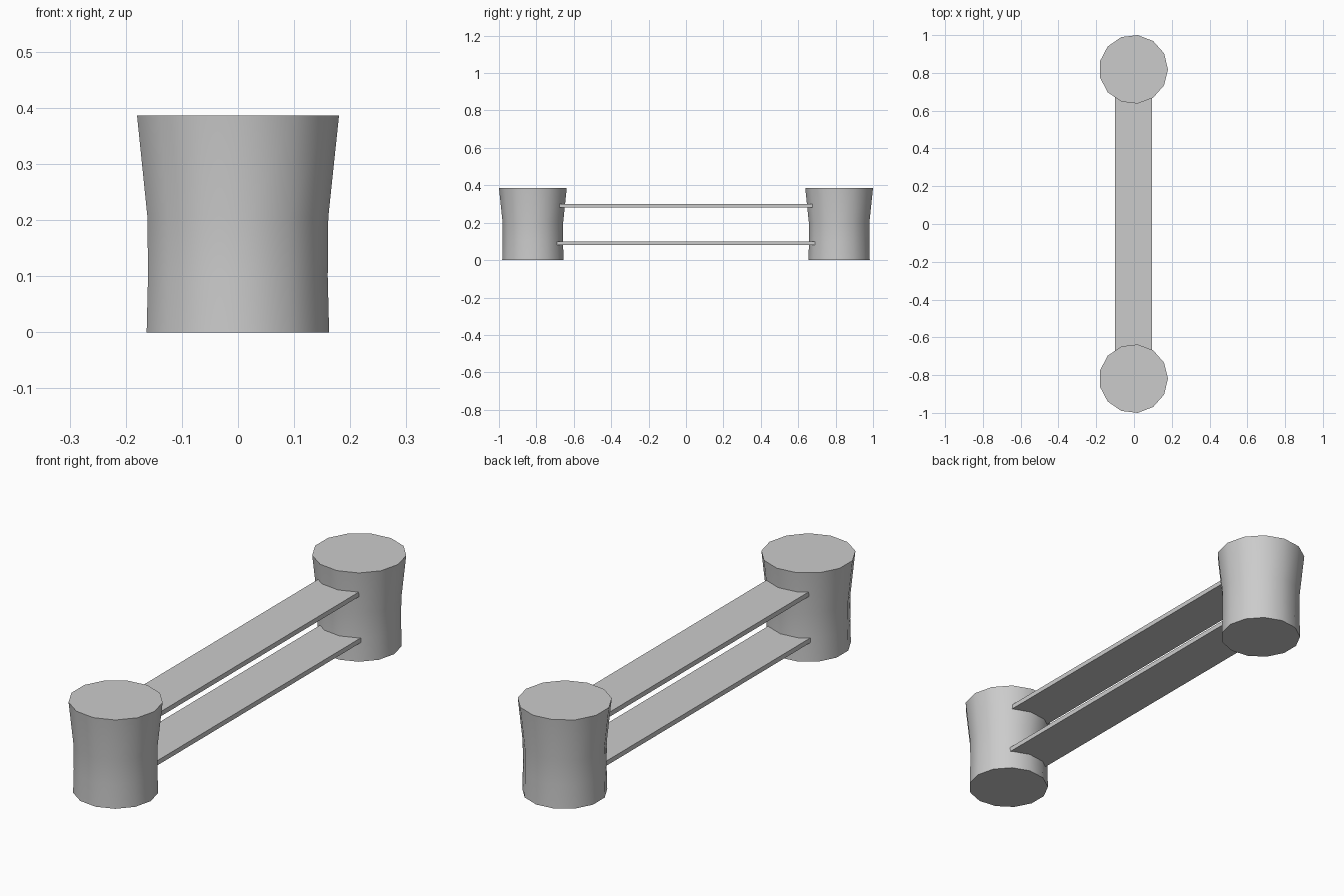
import bpy
import bmesh
import math

cube = bpy.data.objects.get("Cube")
if cube:
    bpy.data.objects.remove(cube, do_unlink=True)

SIDES = 13
CENTRE_X = -0.0026   # an odd side count is slightly off balance in x
POST_Y = 0.8187
PROFILE = [(0.165, 0.0), (0.1625, 0.1), (0.1635, 0.205), (0.1826, 0.386)]

grey = bpy.data.materials.new("plain grey")
grey.use_nodes = True
colour = (0.6, 0.6, 0.6, 1.0)
grey.diffuse_color = colour
grey.node_tree.nodes["Principled BSDF"].inputs["Base Color"].default_value = colour


def finish(bm, name):
    bmesh.ops.recalc_face_normals(bm, faces=bm.faces)
    mesh = bpy.data.meshes.new(name)
    bm.to_mesh(mesh)
    bm.free()
    mesh.materials.append(grey)
    obj = bpy.data.objects.new(name, mesh)
    bpy.context.collection.objects.link(obj)
    return obj


def post(name, y):
    """Waisted, capped post with its rings taken from the profile."""
    bm = bmesh.new()
    rings = []
    for r, z in PROFILE:
        angles = [math.tau * i / SIDES for i in range(SIDES)]
        rings.append([bm.verts.new((CENTRE_X + r * math.cos(a), y + r * math.sin(a), z))
                      for a in angles])
    for low, high in zip(rings, rings[1:]):
        for i in range(SIDES):
            j = (i + 1) % SIDES
            bm.faces.new((low[i], low[j], high[j], high[i]))
    bm.faces.new(rings[0])
    bm.faces.new(rings[-1])
    obj = finish(bm, name)
    bpy.ops.object.select_all(action='DESELECT')
    obj.select_set(True)
    bpy.context.view_layer.objects.active = obj
    bpy.ops.object.shade_smooth_by_angle(angle=math.radians(40))


def plank(name, z):
    """Flat board running between the posts, its ends buried in them."""
    bm = bmesh.new()
    bmesh.ops.create_cube(bm, size=1.0)
    bmesh.ops.scale(bm, vec=(0.195, 1.5, 0.02), verts=bm.verts)
    bmesh.ops.translate(bm, vec=(CENTRE_X, 0, z), verts=bm.verts)
    finish(bm, name)


# Posts at both ends
post("front_post", -POST_Y)
post("back_post", POST_Y)

# Boards joining the posts
plank("lower_plank", 0.09)
plank("upper_plank", 0.29)
